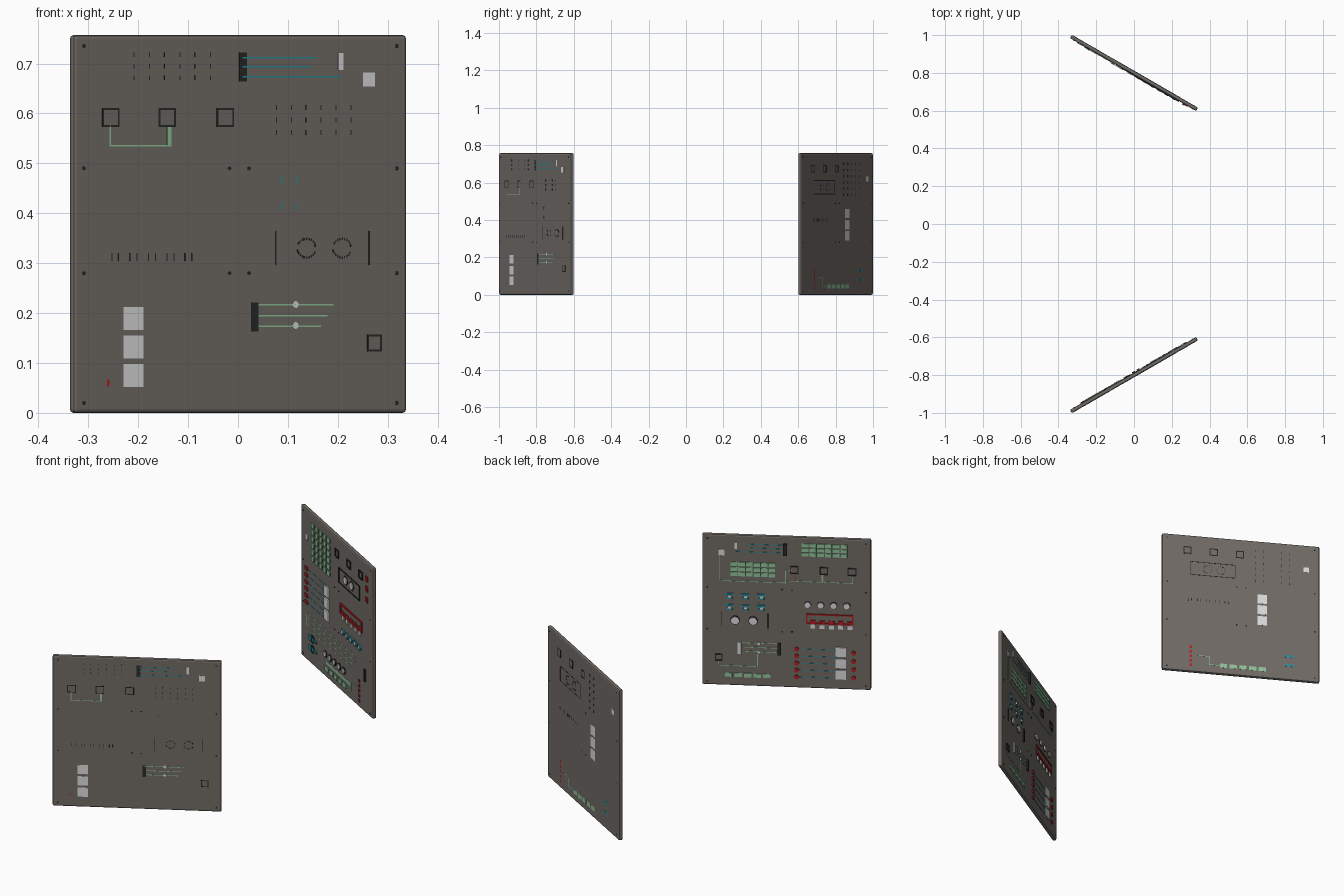
import bpy, bmesh, math
from mathutils import Matrix, Vector

if "Cube" in bpy.data.objects:
    bpy.data.objects.remove(bpy.data.objects["Cube"])


def material(name, rgb):
    m = bpy.data.materials.new(name)
    lin = [c / 12.92 if c <= .04045 else ((c + .055) / 1.055) ** 2.4 for c in rgb]
    m.diffuse_color = (*lin, 1)
    m.use_nodes = True
    m.node_tree.nodes["Principled BSDF"].inputs["Base Color"].default_value = m.diffuse_color
    return m


MAT = {
    "panel": material("warm dark grey", (.44, .42, .40)),
    "white": material("pale grey", (.86, .86, .86)),
    "black": material("near black", (.16, .16, .16)),
    "green": material("soft green", (.56, .76, .60)),
    "teal": material("teal", (.17, .55, .61)),
    "red": material("red", (.70, .12, .13)),
}
HALF_W, HEIGHT, HALF_T = .386, .757, .010
THRU, SURF = -.0106, .004      # start depth: shows on the outer face / inner only


class Board:
    """One panel: u runs along it, n is depth towards the inner face, z is up."""

    def __init__(self, name, y, angle, side):
        self.name, self.side = name, side
        self.mat = Matrix.Translation((0, y, 0)) @ Matrix.Rotation(angle, 4, 'Z')

    def part(self, name, colour):
        return Part(self, f"{self.name}_{name}", colour)


class Part:
    def __init__(self, board, name, colour):
        self.b, self.name, self.colour, self.bm = board, name, colour, bmesh.new()

    def box(self, u, z, w, h, n0=SURF, n1=.014):
        m = Matrix.Translation((u, self.b.side * (n0 + n1) / 2, z)) @ Matrix.Diagonal((w, n1 - n0, h, 1))
        bmesh.ops.create_cube(self.bm, size=1, matrix=m)

    def disc(self, u, z, r, n0=SURF, n1=.016, seg=24):
        m = Matrix.Translation((u, self.b.side * (n0 + n1) / 2, z)) @ Matrix.Rotation(math.pi / 2, 4, 'X')
        bmesh.ops.create_cone(self.bm, cap_ends=True, segments=seg, radius1=r, radius2=r,
                              depth=n1 - n0, matrix=m)

    def frame(self, u, z, w, h, t=.004, n0=THRU, n1=.015):
        for s in (-1, 1):
            self.box(u + s * (w - t) / 2, z, t, h, n0, n1)
            self.box(u, z + s * (h - t) / 2, w - 2 * t, t, n0, n1)

    def wire(self, pts, t=.003, n0=SURF, n1=.0115):
        for (u0, z0), (u1, z1) in zip(pts, pts[1:]):
            self.box((u0 + u1) / 2, (z0 + z1) / 2, abs(u1 - u0) + t, abs(z1 - z0) + t, n0, n1)

    def done(self, bevel=0):
        me = bpy.data.meshes.new(self.name)
        self.bm.to_mesh(me)
        self.bm.free()
        me.materials.append(MAT[self.colour])
        ob = bpy.data.objects.new(self.name, me)
        bpy.context.collection.objects.link(ob)
        ob.matrix_world = self.b.mat
        if bevel:
            mod = ob.modifiers.new("rounded_edge", 'BEVEL')
            mod.width, mod.segments = bevel, 2
        return ob


def spread(a, b, count):
    return [a + (b - a) * i / (count - 1) for i in range(count)]


def slab(board):
    p = board.part("slab", "panel")
    p.box(0, HEIGHT / 2, 2 * HALF_W, HEIGHT, -HALF_T, HALF_T)
    p.done(.007)
    # corner screws of the four sub-plates
    p = board.part("screws", "black")
    for u in (-.362, -.025, .02, .362):
        for z in (.02, .28, .49, .735):
            if abs(u) > .1 or .2 < z < .6:
                p.disc(u, z, .004, THRU, .012, 8)
    p.done()


def key_grid(board, name, us, zs, w, h):
    keys, slots = board.part(name, "green"), board.part(name + "_slots", "black")
    for u in us:
        for z in zs:
            keys.box(u, z, w, h)
            slots.box(u + w / 2, z, .002, h * .5, THRU, .012)
    keys.done()
    slots.done()


# ---------------- front board ----------------
f = Board("front_board", -.8, math.radians(30), 1)
slab(f)
key_grid(f, "upper_keys", spread(-.262, -.085, 6), (.672, .695, .718), .031, .018)
key_grid(f, "lower_keys", spread(.068, .24, 6), (.562, .587, .612), .030, .020)
p = f.part("bottom_keys", "green")
for u in spread(.09, .265, 5):
    p.box(u, .055, .034, .02)
p.done()

p = f.part("white_blocks", "white")
for z in (.075, .132, .189):
    p.box(-.248, z, .046, .046, THRU, .016)
p.box(.297, .668, .028, .028, THRU)
p.box(.232, .704, .012, .034, THRU)
p.box(.215, .19, .016, .056)
for u in spread(-.29, -.12, 5):
    p.box(u, .312, .022, .020)
for u in (.261, .188, .115):
    for z in (.395, .45):
        p.box(u, z, .018, .010, SURF, .017)
for u in (.235, .153):
    p.disc(u, .329, .018)
for u in spread(-.275, -.096, 4):
    p.disc(u, .42, .014)
for z in (.175, .217):
    p.disc(.127, z, .007, THRU)
p.done()

p = f.part("black_fittings", "black")
p.box(.006, .693, .018, .058, THRU, .018)
p.box(.033, .192, .017, .058, THRU, .018)
p.box(.085, .33, .010, .07, SURF, .016)
for u in (-.3, -.17, -.035):
    p.frame(u, .592, .04, .038)
p.frame(.31, .14, .034, .034)
for s in (.081, .298):
    p.box(s, .33, .003, .068, THRU, .012)
for u in (.235, .153):
    p.disc(u, .329, .022, .005, .012)
    for a in range(24):        # thin ring showing on the outer face
        if a % 12 not in (0, 11):
            p.box(u + .021 * math.cos(a * math.pi / 12), .33 + .019 * math.sin(a * math.pi / 12),
                  .003, .005, THRU, .012)
for u in spread(-.275, -.096, 4):
    p.disc(u, .42, .017, .005, .012)
for u in spread(-.29, -.12, 5):
    for s in (-.008, .008):
        p.box(u + s, .312, .002, .016, THRU, .012)
p.done()

p = f.part("teal_parts", "teal")
for z, end in ((.712, .173), (.694, .16), (.674, .23)):
    p.wire([(.006, z), (end, z)], n0=THRU)
for u in (.261, .188, .115):
    for z in (.395, .45):
        p.box(u, z + .008, .038, .012)
        p.box(u, z - .010, .026, .008)
for u in (.095, .13):
    for z in (.414, .466):
        p.box(u, z, .003, .014, THRU, .012)
for z in spread(.055, .195, 5):
    p.wire([(-.046, z), (-.23, z)])
p.done()

p = f.part("red_parts", "red")
for z in spread(.055, .195, 5):
    p.disc(-.046, z, .011, seg=8)
for z in spread(.06, .185, 4):
    p.disc(-.307, z, .011, seg=8)
p.box(-.306, .06, .006, .014, THRU)
p.frame(-.198, .350, .216, .050, .006, SURF)
for u in spread(-.29, -.12, 5):
    p.box(u, .335, .026, .016)
for u in (-.04, -.17):
    p.wire([(u, .575), (u, .535)])
p.done()

p = f.part("green_wires", "green")
for z, end in ((.217, .213), (.195, .20), (.174, .185)):
    p.wire([(.033, z), (end, z)], n0=THRU)
p.wire([(-.302, .575), (-.302, .535), (-.162, .535), (-.168, .575)], n0=THRU)
p.wire([(.307, .66), (.307, .525), (.005, .525), (.005, .59), (-.02, .59)])
p.wire([(.005, .535), (-.30, .535)])
p.wire([(.312, .13), (.312, .10), (.133, .10), (.133, .165)])
p.done()

# ---------------- back board ----------------
b = Board("back_board", .8, math.radians(-30), -1)
slab(b)
key_grid(b, "key_pad", spread(-.255, -.085, 5), spread(.535, .70, 6), .030, .024)
p = b.part("bottom_keys", "green")
for u in spread(-.105, .085, 5):
    p.box(u, .045, .036, .022, THRU)
p.done()

p = b.part("white_blocks", "white")
for z in (.315, .375, .435):
    p.box(-.105, z, .048, .05, THRU, .016)
p.box(-.32, .62, .026, .026, THRU)
for u in (.163, .098):
    p.disc(u, .575, .017)
for u in spread(-.12, .08, 5):
    p.disc(u, .115, .012, SURF, .017)
for u in spread(.07, .25, 5):
    p.box(u, .375, .022, .02)
    p.disc(u, .305, .009, SURF, .018)
p.done()

p = b.part("black_fittings", "black")
for u in (.262, .133, .005):
    p.frame(u, .673, .04, .04, .005)
p.frame(.138, .575, .225, .075, .003)
for u in (.163, .098):
    p.disc(u, .575, .022, .005, .012)
    for a in range(0, 24, 2):
        p.box(u + .021 * math.cos(a * math.pi / 12), .575 + .021 * math.sin(a * math.pi / 12),
              .003, .005, THRU, .012)
for u in spread(-.12, .08, 5):
    p.disc(u, .115, .017, .005, .014)
for u in spread(.07, .25, 5):
    for s in (-.008, .008):
        p.box(u + s, .40, .003, .014, THRU, .012)
p.box(.31, .19, .014, .06, SURF, .018)
for z in (.08, .13):
    p.disc(-.26, z, .02, .005, .013)
p.done()

p = b.part("red_parts", "red")
for z in spread(.29, .46, 6):
    p.box(-.325, z, .026, .018)
for z in (.575, .63, .68):
    p.box(.325, z, .022, .026)
for z in spread(.035, .135, 5):
    p.box(.245, z, .012, .014, THRU)
p.frame(.16, .415, .235, .055, .009, SURF)
for u in spread(.07, .25, 5):
    p.box(u, .40, .026, .018)
p.done()

p = b.part("teal_parts", "teal")
for z in spread(.29, .46, 6):
    p.wire([(-.325, z), (-.12, z)])
for u in spread(.07, .25, 5):
    p.disc(u, .305, .016)
for z in (.08, .13):
    for u in (-.225, -.25):
        p.box(u, z, .02, .014, THRU)
    p.disc(-.28, z, .015)
p.done()

p = b.part("green_wires", "green")
for z, u0, u1 in ((.235, -.32, .2), (.213, -.31, .2), (.19, -.30, .18), (.165, -.28, .15)):
    p.wire([(u0, z), (u1, z)])
p.wire([(-.32, .235), (-.32, .17)])
p.wire([(.21, .09), (.155, .09), (.155, .045), (.09, .045)], n0=THRU)
p.wire([(.155, .082), (-.11, .07)], t=.002)
p.done()
